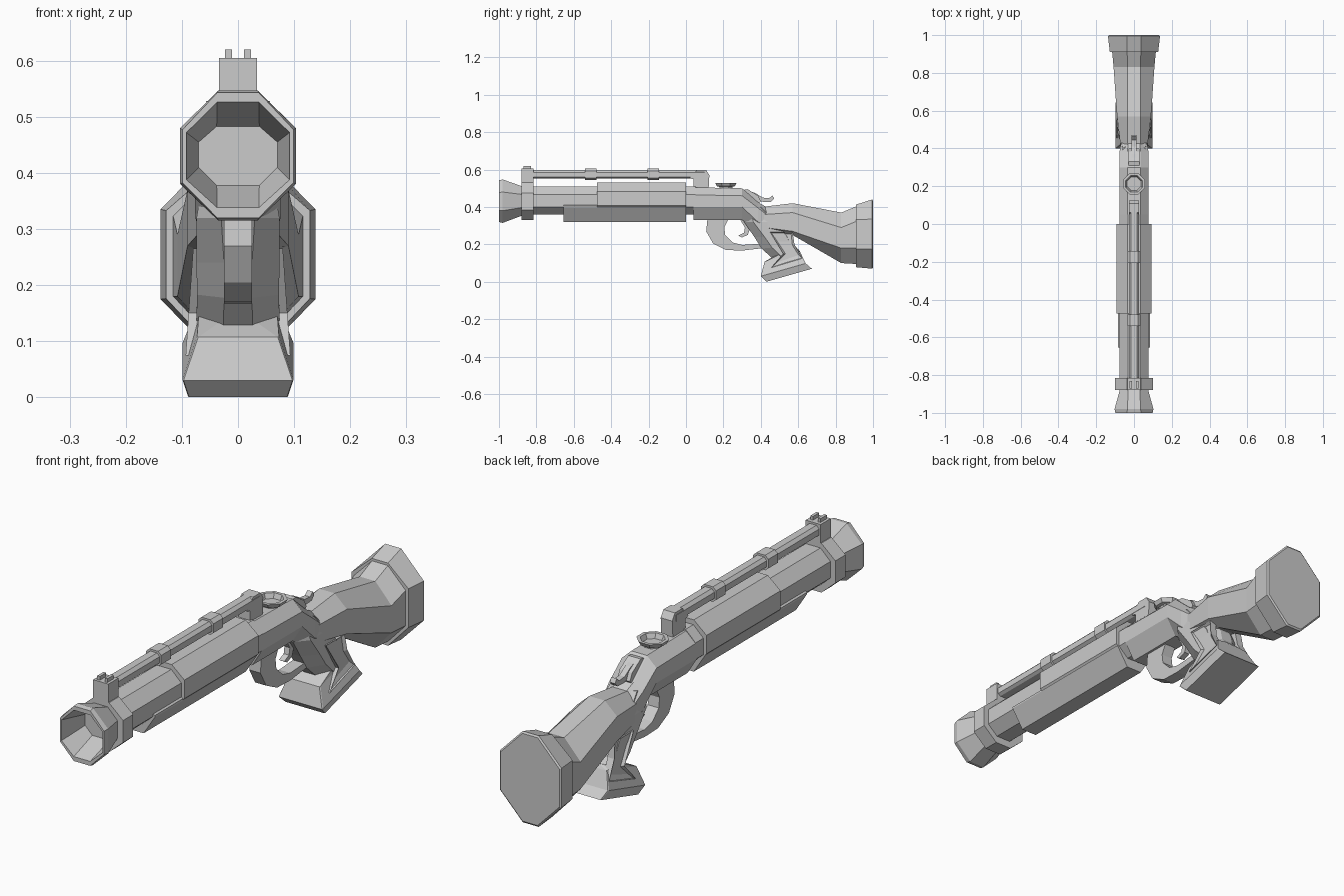
import bpy, bmesh


def finish(name, bm):
    bmesh.ops.recalc_face_normals(bm, faces=bm.faces)
    mesh = bpy.data.meshes.new(name)
    bm.to_mesh(mesh)
    bm.free()
    ob = bpy.data.objects.new(name, mesh)
    bpy.context.collection.objects.link(ob)
    return ob


def loft(name, sections, axis='y'):
    """Eight-sided loft. Section: position, low, high, low corner, high corner,
    half width, half flat width, optional tilt (for vertical lofts)."""
    bm = bmesh.new()
    rings = []
    for s in sections:
        p, lo, hi, cl, ch, w, f = s[:7]
        tilt = s[7] if len(s) > 7 else 0
        pts = [(f, lo), (w, cl), (w, ch), (f, hi), (-f, hi), (-w, ch), (-w, cl), (-f, lo)]
        if axis == 'y':
            rings.append([bm.verts.new((x, p, u)) for x, u in pts])
        else:
            rings.append([bm.verts.new((x, u, p + tilt * (u - 0.53))) for x, u in pts])
    for a, b in zip(rings, rings[1:]):
        for i in range(8):
            j = (i + 1) % 8
            bm.faces.new((a[i], a[j], b[j], b[i]))
    bm.faces.new(rings[0])
    bm.faces.new(rings[-1])
    return finish(name, bm)


def prism(name, pts, x0, x1):
    """Side profile (y, z) extruded across x."""
    bm = bmesh.new()
    a = [bm.verts.new((x0, y, z)) for y, z in pts]
    b = [bm.verts.new((x1, y, z)) for y, z in pts]
    for i in range(len(pts)):
        j = (i + 1) % len(pts)
        bm.faces.new((a[i], a[j], b[j], b[i]))
    bm.faces.new(a)
    bm.faces.new(b)
    return finish(name, bm)


def block(name, y0, y1, z0, z1, x0, x1):
    return prism(name, [(y0, z0), (y1, z0), (y1, z1), (y0, z1)], x0, x1)


def tube(name, y0, y1, *shape):
    return loft(name, [(y0, *shape), (y1, *shape)])


# flared hollow muzzle and its collar
loft("muzzle", [
    (-0.86, 0.36, 0.505, 0.40, 0.465, 0.07, 0.03),
    (-0.98, 0.315, 0.547, 0.38, 0.48, 0.103, 0.035),
    (-1.0, 0.32, 0.543, 0.383, 0.477, 0.099, 0.037),
    (-1.0, 0.338, 0.526, 0.388, 0.472, 0.092, 0.037),
    (-0.88, 0.378, 0.483, 0.41, 0.455, 0.07, 0.038)])
tube("muzzle_collar", -0.88, -0.815, 0.33, 0.53, 0.385, 0.475, 0.1, 0.037)

# barrel and fore-end
tube("barrel", -0.87, 0.05, 0.36, 0.51, 0.40, 0.467, 0.078, 0.033)
tube("upper_handguard", -0.475, 0.0, 0.345, 0.53, 0.407, 0.482, 0.092, 0.035)
tube("lower_handguard", -0.655, 0.0, 0.32, 0.44, 0.398, 0.405, 0.085, 0.035)

# front sight
block("front_sight_post", -0.88, -0.815, 0.5, 0.605, -0.034, 0.034)
for x in (-0.017, 0.017):
    block("sight_pin", -0.87, -0.83, 0.6, 0.62, x - 0.006, x + 0.006)

# top rail, bands and rear bracket
tube("top_rail", -0.82, 0.1, 0.552, 0.597, 0.56, 0.585, 0.027, 0.015)
for y in (-0.51, -0.175):
    tube("rail_band", y - 0.031, y + 0.031, 0.544, 0.605, 0.555, 0.592, 0.034, 0.02)
prism("rail_bracket", [(0.04, 0.48), (0.12, 0.48), (0.125, 0.57), (0.108, 0.597),
                       (0.06, 0.597), (0.02, 0.554), (0.04, 0.548)], -0.026, 0.026)

# receiver
loft("receiver", [
    (0.04, 0.33, 0.505, 0.40, 0.465, 0.078, 0.035),
    (0.30, 0.33, 0.50, 0.40, 0.46, 0.078, 0.035),
    (0.385, 0.27, 0.425, 0.32, 0.395, 0.076, 0.035),
    (0.43, 0.24, 0.40, 0.30, 0.36, 0.07, 0.03)])

# rear peep sight cup
def ring(z, r):
    c = 0.213
    k = r * 0.414
    return (z, c - r, c + r, c - k, c + k, r, k)


loft("rear_sight_cup", [ring(0.49, 0.035), ring(0.508, 0.035), ring(0.511, 0.048),
                        ring(0.528, 0.057), ring(0.528, 0.044), ring(0.508, 0.036)], 'z')

# hammer
prism("hammer", [(0.30, 0.49), (0.33, 0.495), (0.385, 0.46), (0.40, 0.43),
                 (0.38, 0.41), (0.32, 0.42)], -0.028, 0.028)
prism("hammer_spur", [(0.34, 0.485), (0.37, 0.475), (0.41, 0.45), (0.445, 0.447), (0.462, 0.462),
                      (0.472, 0.445), (0.455, 0.428), (0.42, 0.426), (0.36, 0.44)], -0.012, 0.012)

# trigger guard and trigger
prism("trigger_guard", [
    (0.115, 0.34), (0.108, 0.27), (0.145, 0.205), (0.215, 0.17), (0.30, 0.167), (0.43, 0.182),
    (0.42, 0.205), (0.30, 0.197), (0.25, 0.21), (0.21, 0.25), (0.205, 0.29), (0.23, 0.34)],
    -0.025, 0.025)
prism("trigger", [(0.285, 0.34), (0.315, 0.29), (0.31, 0.262), (0.28, 0.248), (0.298, 0.237),
                  (0.33, 0.25), (0.342, 0.285), (0.335, 0.34)], -0.012, 0.012)

# shoulder stock and butt
loft("stock", [
    (0.37, 0.27, 0.405, 0.31, 0.36, 0.06, 0.03),
    (0.42, 0.265, 0.402, 0.29, 0.36, 0.072, 0.033),
    (0.57, 0.25, 0.42, 0.27, 0.37, 0.09, 0.035),
    (0.83, 0.10, 0.37, 0.18, 0.29, 0.108, 0.035),
    (0.915, 0.095, 0.405, 0.18, 0.325, 0.116, 0.036)])
loft("butt", [
    (0.91, 0.078, 0.413, 0.176, 0.333, 0.128, 0.036),
    (0.995, 0.07, 0.44, 0.175, 0.335, 0.138, 0.036),
    (1.0, 0.077, 0.433, 0.178, 0.332, 0.132, 0.034)])

# grip and flared grip base
loft("grip", [
    (0.40, 0.31, 0.42, 0.34, 0.40, 0.06, 0.03),
    (0.32, 0.31, 0.52, 0.36, 0.48, 0.074, 0.03),
    (0.24, 0.365, 0.57, 0.42, 0.54, 0.074, 0.025),
    (0.19, 0.405, 0.58, 0.46, 0.56, 0.073, 0.025, 0.1),
    (0.14, 0.465, 0.61, 0.51, 0.59, 0.074, 0.026, 0.28),
    (0.08, 0.46, 0.62, 0.49, 0.60, 0.08, 0.03, 0.28)], 'z')
loft("grip_base", [
    (0.155, 0.475, 0.60, 0.50, 0.59, 0.07, 0.025, 0.28),
    (0.138, 0.42, 0.61, 0.425, 0.605, 0.073, 0.071, 0.28),
    (0.067, 0.40, 0.64, 0.405, 0.635, 0.099, 0.097, 0.285),
    (0.029, 0.43, 0.673, 0.435, 0.668, 0.089, 0.087, 0.285)], 'z')

# recessed side panels of the grip
for side in (-1, 1):
    panel = prism("grip_panel", [(0.45, 0.265), (0.57, 0.265), (0.58, 0.20), (0.622, 0.125),
                                 (0.455, 0.075), (0.52, 0.15)], side * 0.05, side * 0.08)
    bm = bmesh.new()
    bm.from_mesh(panel.data)
    cap = [f for f in bm.faces if f.calc_center_median().x * side > 0.079]
    bmesh.ops.inset_individual(bm, faces=cap, thickness=0.012, depth=0)
    bmesh.ops.translate(bm, verts=cap[0].verts, vec=(-side * 0.01, 0, 0))
    for v in bm.verts:
        v.co.x += side * (0.265 - v.co.z) * 0.07
    bm.to_mesh(panel.data)
    bm.free()
